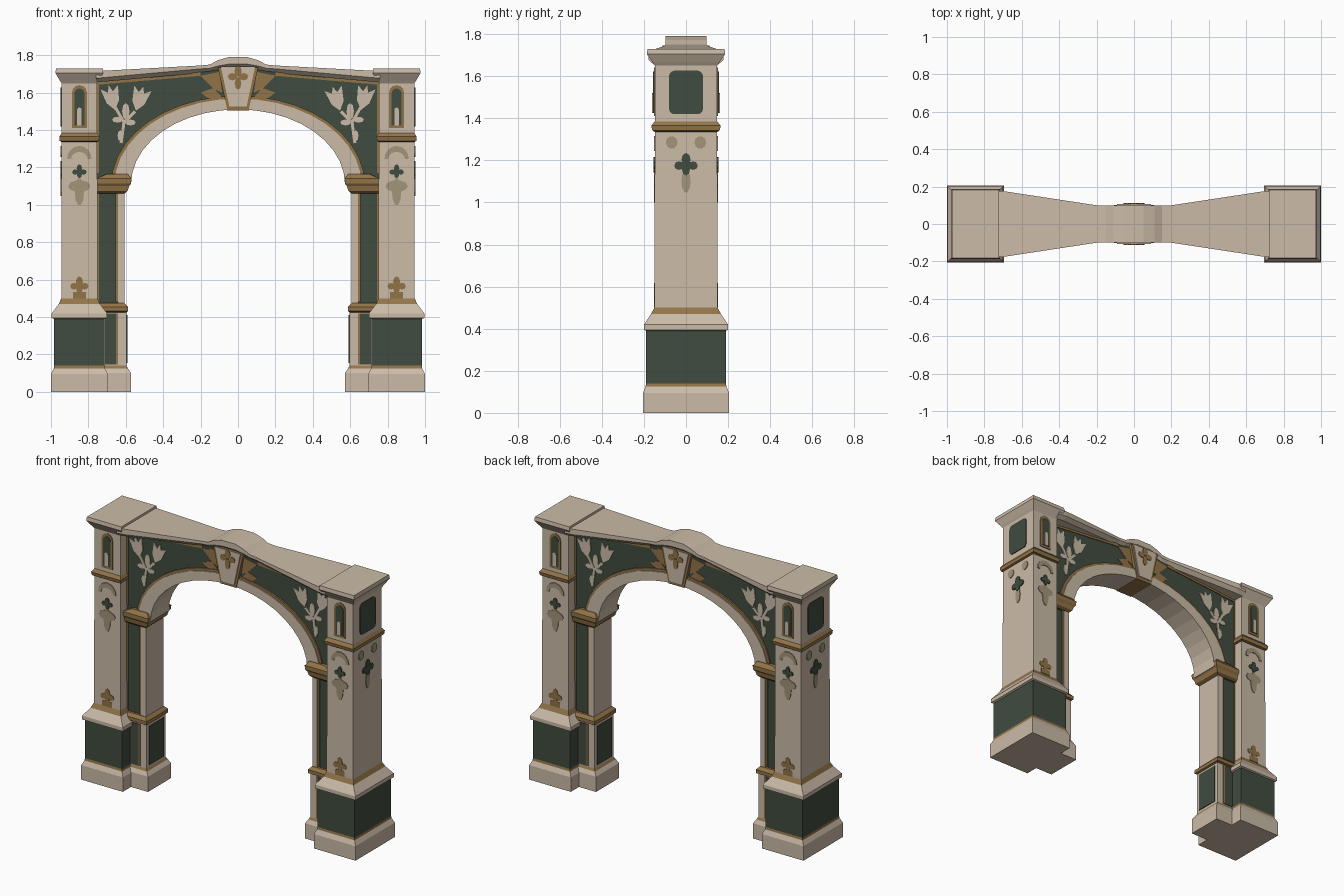
import bpy, bmesh, math

if "Cube" in bpy.data.objects:
    bpy.data.objects.remove(bpy.data.objects["Cube"])

# ---------- materials ----------
COLORS = [("cream_stone", (0.60, 0.50, 0.39)), ("dark_green", (0.052, 0.072, 0.050)),
          ("old_gold", (0.29, 0.175, 0.065)), ("faded_tan", (0.36, 0.30, 0.19)),
          ("brown_edge", (0.16, 0.09, 0.035))]
CREAM, GREEN, GOLD, TAN, BROWN = range(5)
MATS = []
for n, c in COLORS:
    m = bpy.data.materials.new(n)
    m.diffuse_color = (*c, 1)
    m.use_nodes = True
    m.node_tree.nodes["Principled BSDF"].inputs["Base Color"].default_value = m.diffuse_color
    MATS.append(m)


def finish(name, bm, mirror=(False, False)):
    bmesh.ops.recalc_face_normals(bm, faces=bm.faces[:])
    me = bpy.data.meshes.new(name)
    bm.to_mesh(me)
    bm.free()
    for m in MATS:
        me.materials.append(m)
    ob = bpy.data.objects.new(name, me)
    bpy.context.collection.objects.link(ob)
    if any(mirror):
        mod = ob.modifiers.new("mirror", "MIRROR")
        mod.use_axis = (mirror[0], mirror[1], False)
        mod.use_mirror_merge = False
    return ob


def loft(name, rings, mats, mirror=(False, False)):
    """Skin a list of point rings; mats gives the colour of each band."""
    bm = bmesh.new()
    vs = [[bm.verts.new(p) for p in r] for r in rings]
    n = len(rings[0])
    for i in range(len(vs) - 1):
        for j in range(n):
            k = (j + 1) % n
            f = bm.faces.new((vs[i][j], vs[i][k], vs[i + 1][k], vs[i + 1][j]))
            f.material_index = mats[i]
    bm.faces.new(vs[0][::-1]).material_index = mats[0]
    bm.faces.new(vs[-1]).material_index = mats[-1]
    return finish(name, bm, mirror)


def stack(name, levels, mirror=(True, False)):
    """Stacked rectangles: (z, x0, x1, half depth, colour of band above)."""
    rings = [[(a, -h, z), (b, -h, z), (b, h, z), (a, h, z)] for z, a, b, h, _ in levels]
    return loft(name, rings, [l[4] for l in levels[:-1]], mirror)


def plates(name, polys, mat, face, side=None):
    """Thin painted plates. Front/back plates use (x, z); side plates use (y, z)."""
    bm = bmesh.new()
    for poly in polys:
        if side is None:
            rings = [[(x, y, z) for x, z in poly] for y in (-face - 0.005, -face + 0.003)]
        else:
            rings = [[(face + d * side, y, z) for y, z in poly] for d in (0.005, -0.003)]
        a, b = [[bm.verts.new(p) for p in r] for r in rings]
        fs = [bm.faces.new(a), bm.faces.new(b[::-1])]
        for j in range(len(a)):
            k = (j + 1) % len(a)
            fs.append(bm.faces.new((a[j], b[j], b[k], a[k])))
        for f in fs:
            f.material_index = mat
    return finish(name, bm, (True, side is None))


def rect(a, b, z0, z1):
    return [(a, z0), (b, z0), (b, z1), (a, z1)]


def oval(cx, cz, rx, rz, n=10, a0=0, a1=360):
    full = a1 - a0 == 360
    steps = n if full else n + 1
    return [(cx + rx * math.cos(math.radians(a0 + (a1 - a0) * i / n)),
             cz + rz * math.sin(math.radians(a0 + (a1 - a0) * i / n))) for i in range(steps)]


def niche(cx, w, z0, z1):
    return [(cx - w, z0), (cx + w, z0)] + oval(cx, z1 - w, w, w, 6, 0, 180)


def fleur(cx, cz, s):
    return [oval(cx, cz + 0.5 * s, 0.4 * s, 0.6 * s, 8), oval(cx - 0.6 * s, cz, 0.42 * s, 0.38 * s, 8),
            oval(cx + 0.6 * s, cz, 0.42 * s, 0.38 * s, 8), oval(cx, cz - 0.35 * s, 0.35 * s, 0.5 * s, 8)]


def stroke(p, q, w):
    dx, dz = q[0] - p[0], q[1] - p[1]
    k = w / math.hypot(dx, dz)
    return [(p[0] - dz * k, p[1] + dx * k), (p[0] + dz * k, p[1] - dx * k),
            (q[0] + dz * k, q[1] - dx * k), (q[0] - dz * k, q[1] + dx * k)]


# ---------- outer piers ----------
C = -0.848
pier = [(0, .152, .205, CREAM), (.095, .152, .205, CREAM), (.125, .137, .192, GOLD),
        (.14, .135, .19, GREEN), (.39, .135, .19, CREAM), (.395, .148, .2, CREAM),
        (.42, .148, .2, CREAM), (.47, .11, .166, GOLD), (.5, .097, .15, CREAM),
        (1.335, .095, .148, BROWN), (1.342, .105, .16, GOLD), (1.365, .107, .165, GOLD),
        (1.385, .095, .148, CREAM), (1.65, .095, .148, CREAM), (1.665, .105, .158, CREAM),
        (1.705, .128, .186, CREAM), (1.73, .125, .183, CREAM)]
stack("outer_pier", [(z, C - w, C + w, h, m) for z, w, h, m in pier])

# ---------- inner pillars carrying the arch ----------
stack("inner_plinth", [(0, -.76, -.572, .12, CREAM), (.1, -.76, -.572, .12, CREAM),
                       (.125, -.76, -.588, .108, GOLD), (.14, -.76, -.597, .1, CREAM),
                       (.425, -.76, -.597, .1, BROWN), (.432, -.76, -.587, .112, GOLD),
                       (.455, -.76, -.587, .112, GOLD), (.475, -.76, -.607, .095, CREAM)])
stack("side_panel", [(.46, -.77, -.63, .08, GREEN), (1.1, -.77, -.63, .08, GREEN)])
stack("inner_post", [(.46, -.642, -.607, .092, CREAM), (1.09, -.642, -.607, .092, CREAM)])
stack("impost", [(1.06, -.76, -.607, .092, BROWN), (1.075, -.76, -.59, .105, GOLD),
                 (1.1, -.76, -.582, .11, GOLD), (1.115, -.76, -.572, .12, GOLD),
                 (1.14, -.76, -.57, .12, GOLD), (1.165, -.70, -.59, .1, GOLD)])
plates("post_gold_edge", [rect(-.655, -.638, .48, 1.07)], GOLD, .085)
plates("panel_gold_edge", [rect(-.755, -.742, .48, 1.07)], GOLD, .08)
plates("plinth_front_panel", [rect(-.712, -.652, .145, .42)], GREEN, .1)
plates("plinth_gold_edge", [rect(-.652, -.642, .145, .42)], GOLD, .1)
plates("plinth_inner_panel", [rect(-.075, .075, .155, .41)], GREEN, -.597, 1)

# ---------- arch wall, ring and rim ----------
ZC, SEG = 1.11, 20


def arch_pt(a, b, t):
    return -a * math.cos(t), ZC + b * math.sin(t)


def arch(name, inner, outer, h, mat):
    rings = []
    for i in range(SEG + 1):
        t = math.pi * i / SEG
        (xi, zi), (xo, zo) = arch_pt(*inner, t), arch_pt(*outer, t)
        rings.append([(xi, -h, zi), (xo, -h, zo), (xo, h, zo), (xi, h, zi)])
    loft(name, rings, [mat] * SEG)


wall = [arch_pt(.62, .43, math.pi * i / SEG) for i in range(SEG + 1)]
wall += [(.77, ZC), (.77, 1.675), (.2, 1.72), (-.2, 1.72), (-.77, 1.675), (-.77, ZC)]
loft("spandrel_wall", [[(x, y, z) for x, z in wall] for y in (-.08, .08)], [GREEN])
arch("arch_ring", (.572, .4), (.66, .458), .096, CREAM)
arch("arch_gold_rim", (.65, .45), (.678, .474), .09, GOLD)

# ---------- cornice with raised centre ----------
half = [(-.76, 1.655, 1.715, .178), (-.7, 1.66, 1.718, .176), (-.2, 1.705, 1.745, .1),
        (-.15, 1.708, 1.75, .098), (-.11, 1.72, 1.772, .098), (-.05, 1.73, 1.79, .098)]
sections = half + [(-x, a, b, h) for x, a, b, h in reversed(half)]
loft("cornice", [[(x, -h + .025, a), (x, -h, a + .022), (x, -h, b), (x, h, b),
                  (x, h, a + .022), (x, h - .025, a)] for x, a, b, h in sections],
     [CREAM] * (len(sections) - 1))

# ---------- keystone ----------
stack("keystone", [(1.505, -.058, .058, .1, GOLD), (1.52, -.06, .06, .101, GOLD),
                   (1.735, -.108, .108, .101, GOLD)], (False, False))
plates("keystone_face", [[(-.046, 1.525), (0, 1.525), (0, 1.74), (-.092, 1.74)]], CREAM, .102)
plates("keystone_flower", [oval(0, 1.715, .02, .03, 8), oval(-.03, 1.685, .025, .02, 8),
                           oval(0, 1.65, .018, .035, 8)], GOLD, .106)

# ---------- spandrel decoration ----------
plates("spandrel_gold_trim", [
    [(-.75, 1.642), (-.2, 1.69), (-.2, 1.71), (-.75, 1.665)], rect(-.755, -.742, 1.17, 1.65),
    [(-.2, 1.69), (-.13, 1.62), (-.085, 1.6), (-.1, 1.71)],
    [(-.2, 1.6), (-.13, 1.625), (-.08, 1.57), (-.16, 1.57)]], GOLD, .08)


def tulip(cx, cz, tilt):
    pts = [(0, -.07), (.034, -.025), (.048, .055), (.014, .03), (0, .065),
           (-.014, .03), (-.048, .055), (-.034, -.025)]
    c, s = math.cos(tilt), math.sin(tilt)
    return [(cx + x * c - z * s, cz + x * s + z * c) for x, z in pts]


plates("tulip_spray", [
    tulip(-.675, 1.575, .25), tulip(-.525, 1.57, -.3), stroke((-.625, 1.33), (-.61, 1.44), .008),
    stroke((-.61, 1.44), (-.655, 1.52), .008), stroke((-.61, 1.44), (-.55, 1.5), .008),
    oval(-.60, 1.5, .02, .045, 8), oval(-.645, 1.455, .028, .016, 8),
    oval(-.575, 1.44, .028, .016, 8), oval(-.63, 1.37, .014, .03, 8)], CREAM, .08)

# ---------- pier decoration, front and back ----------
plates("niche_gold_frame", [niche(C, .04, 1.41, 1.64)], GOLD, .148)
plates("niche_green_panel", [niche(C, .027, 1.425, 1.622)], GREEN, .152)
plates("niche_cream_figure", [niche(C, .012, 1.425, 1.52)], CREAM, .156)


def hood(cx, w):
    arc = oval(cx, 1.245, w, .07, 8, 0, 180)
    return arc + oval(cx, 1.245, w * .68, .038, 8, 0, 180)[::-1]


plates("shaft_tan_ornament", [hood(C, .065), oval(C, 1.1, .06, .032), oval(C, 1.07, .025, .075)],
       TAN, .148)
plates("shaft_green_flower", fleur(C, 1.175, .038), GREEN, .15)
plates("shaft_gold_foot", fleur(C, .565, .048) + [rect(C - .035, C + .035, .5, .535)], GOLD, .148)

# ---------- pier decoration, outer sides ----------
SX = C - .095
sq = []
for a, (cx, cz) in enumerate([(.055, 1.6), (-.055, 1.6), (-.055, 1.445), (.055, 1.445)]):
    sq += oval(cx, cz, .026, .026, 3, 90 * a, 90 * a + 90)
plates("side_green_panel", [sq], GREEN, SX, -1)
plates("side_green_flower", fleur(0, 1.175, .055), GREEN, SX - .002, -1)
plates("side_tan_ornament", [oval(0, 1.1, .022, .055), oval(-.068, 1.285, .028, .03),
                             oval(.068, 1.285, .028, .03)], TAN, SX, -1)
